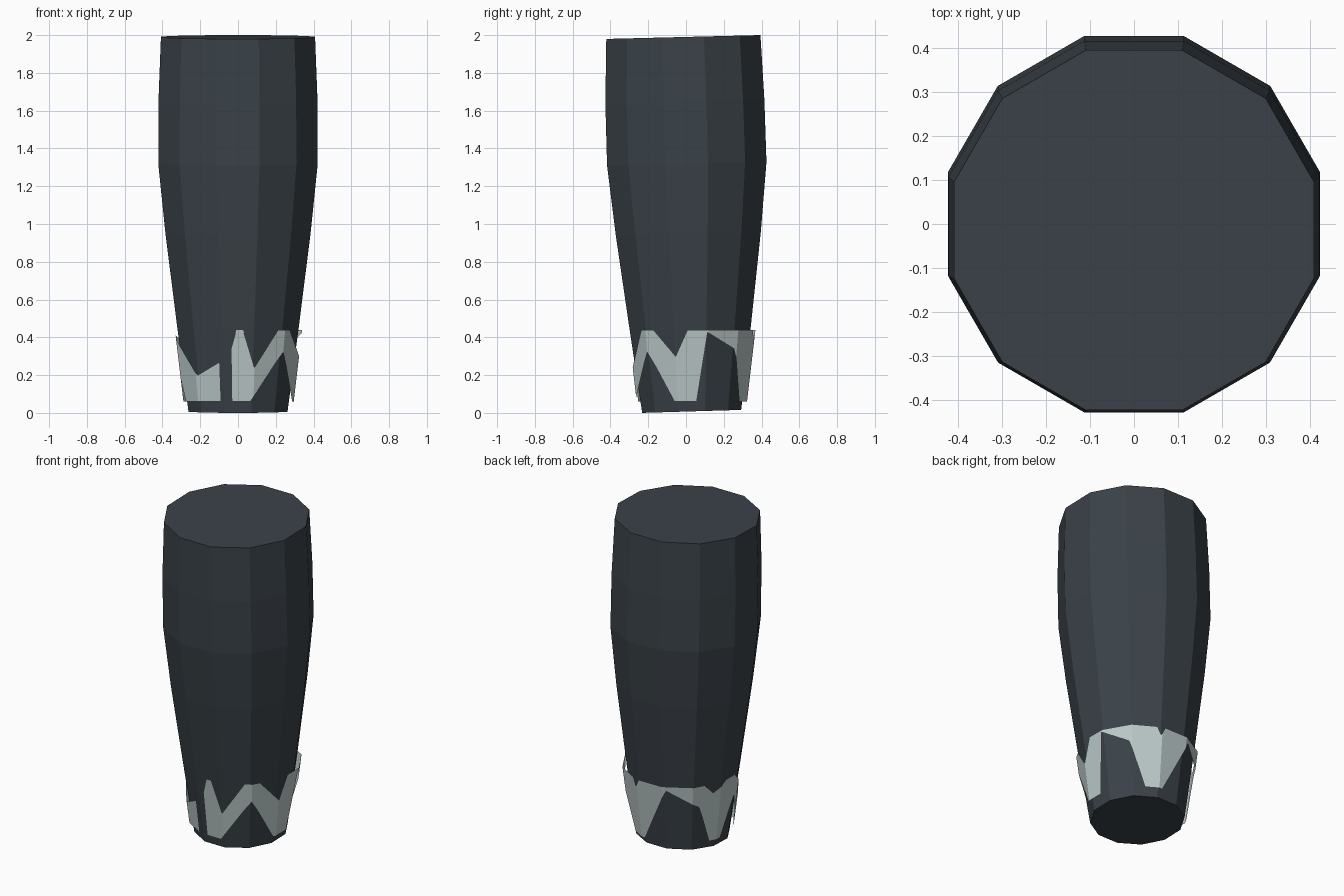
import bpy, bmesh, math

if "Cube" in bpy.data.objects:
    bpy.data.objects.remove(bpy.data.objects["Cube"])

SIDES = 12
STEP = 2 * math.pi / SIDES


def material(name, rgb):
    m = bpy.data.materials.new(name)
    m.diffuse_color = (*rgb, 1.0)
    m.use_nodes = True
    m.node_tree.nodes["Principled BSDF"].inputs["Base Color"].default_value = m.diffuse_color
    return m


def finish(bm, name, mat):
    mesh = bpy.data.meshes.new(name)
    bm.to_mesh(mesh)
    bm.free()
    mesh.materials.append(mat)
    obj = bpy.data.objects.new(name, mesh)
    bpy.context.collection.objects.link(obj)
    return obj


dark = material("dark slate", (0.042, 0.054, 0.065))
pale = material("pale grey", (0.50, 0.58, 0.58))

# Tapered twelve-sided post: height, flat-to-centre radius, y centre, tilt
rows = [(0.008, 0.262, 0.030, 0.03),
        (0.45, 0.321, 0.022, 0.02),
        (0.95, 0.384, 0.012, 0.02),
        (1.32, 0.422, 0.004, 0.02),
        (1.65, 0.421, -0.006, 0.02),
        (1.99, 0.408, -0.014, 0.025)]
bm = bmesh.new()
rings = []
for z, flat, cy, tilt in rows:
    r = flat / math.cos(STEP / 2)
    ring = []
    for k in range(SIDES):
        a = STEP * (k + 0.5)
        y = r * math.sin(a)
        ring.append(bm.verts.new((r * math.cos(a), cy + y, z + tilt * y)))
    rings.append(ring)
for low, high in zip(rings, rings[1:]):
    for k in range(SIDES):
        n = (k + 1) % SIDES
        bm.faces.new((low[k], low[n], high[n], high[k]))
bm.faces.new(rings[0][::-1])
bm.faces.new(rings[-1])
finish(bm, "post", dark)

# Jagged band: upper and lower outlines as (degrees around, height)
lower = [(-97, .06), (-78, .06), (-45, .32), (-18, .06), (5, .06), (14, .425),
         (42, .34), (59, .06), (79, .06), (109, .41), (142, .30), (156, .06),
         (172, .06), (190, .30), (200, .06), (252, .06)]
upper = [(-97, .34), (-92, .44), (-86, .44), (-75, .24), (-52, .44), (-37, .44),
         (-15, .30), (-4, .44), (70, .44), (74, .39), (78, .44), (147, .44),
         (157, .38), (172, .44), (187, .44), (206, .32), (227, .20), (252, .27)]


def height(line, deg):
    for (a, za), (b, zb) in zip(line, line[1:]):
        if a <= deg <= b:
            return za + (zb - za) * (deg - a) / (b - a)


def on_band(deg, z):
    a = math.radians(deg)
    off = (a + STEP / 2) % STEP - STEP / 2
    r = (0.292 + (z - 0.06) * 0.118) / math.cos(off)
    return (0.003 + r * math.cos(a), 0.031 + r * math.sin(a), z)


stops = {d for d, _ in lower + upper}
stops |= {d for d in range(-75, 252, 30)}    # corners of the post
bm = bmesh.new()
pairs = [(bm.verts.new(on_band(d, height(lower, d))),
          bm.verts.new(on_band(d, height(upper, d)))) for d in sorted(stops)]
for (l0, u0), (l1, u1) in zip(pairs, pairs[1:]):
    bm.faces.new((l0, l1, u1, u0))
finish(bm, "jagged_band", pale)
